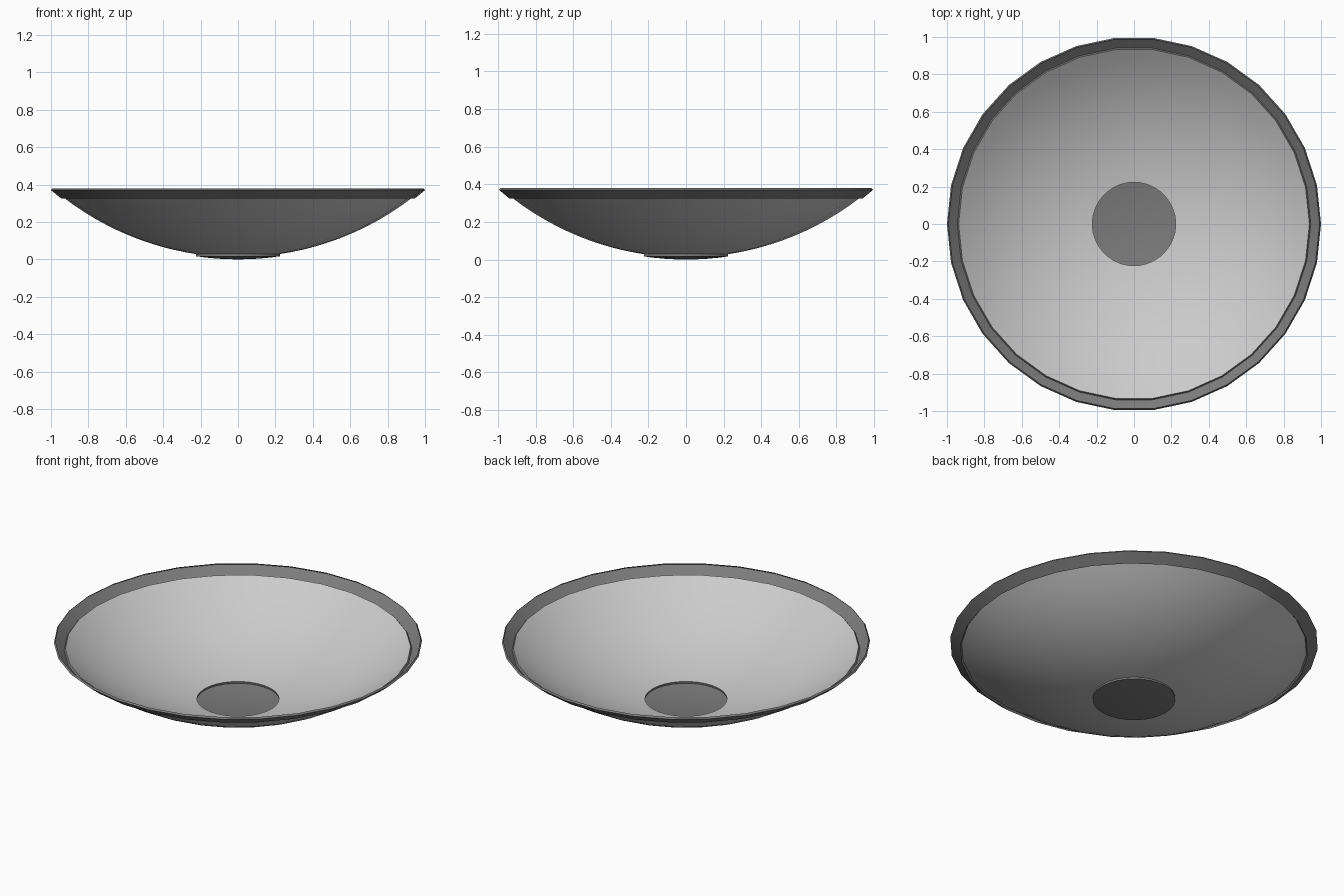
import bpy, bmesh, math

if "Cube" in bpy.data.objects:
    bpy.data.objects.remove(bpy.data.objects["Cube"])

SIDES = 30
R = 1.536          # radius of the sphere the rim and base cap lie on
STEP = 0.012       # how far the bowl sits inside that sphere


def on_sphere(r, inset=0.0):
    """Profile point (radius, height), moved toward the sphere centre by inset."""
    a = math.asin(r / R)
    return ((R - inset) * math.sin(a), R - (R - inset) * math.cos(a))


def lathe(name, profile, color=None):
    """Revolve a profile into an open sheet."""
    bm = bmesh.new()
    rings = []
    for r, z in profile:
        if r < 1e-6:
            rings.append([bm.verts.new((0, 0, z))] * SIDES)
        else:
            rings.append([bm.verts.new((r * math.cos(math.tau * i / SIDES),
                                        r * math.sin(math.tau * i / SIDES), z))
                          for i in range(SIDES)])
    for a, b in zip(rings, rings[1:]):
        for i in range(SIDES):
            j = (i + 1) % SIDES
            quad = [a[i], b[i], b[j], a[j]]
            bm.faces.new(list(dict.fromkeys(quad)))
    mesh = bpy.data.meshes.new(name)
    bm.to_mesh(mesh)
    bm.free()
    obj = bpy.data.objects.new(name, mesh)
    bpy.context.collection.objects.link(obj)
    if color:
        mat = bpy.data.materials.new(name + "_grey")
        mat.diffuse_color = color
        mat.use_nodes = True
        mat.node_tree.nodes["Principled BSDF"].inputs["Base Color"].default_value = mat.diffuse_color
        mesh.materials.append(mat)
    bpy.ops.object.select_all(action='DESELECT')
    obj.select_set(True)
    bpy.context.view_layer.objects.active = obj
    bpy.ops.object.shade_smooth_by_angle(angle=math.radians(30))
    return obj


DARK = (0.2, 0.2, 0.2, 1)
CAP, INNER, OUTER = 0.225, 0.945, 1.0

# Smooth bowl, open at the centre
lathe("bowl", [on_sphere(CAP + (INNER - CAP) * i / 12, STEP) for i in range(13)])

# Base cap, stepped down below the bowl
lathe("base_cap", [on_sphere(CAP * i / 4) for i in range(5)] + [on_sphere(CAP, STEP)], DARK)

# Rim band, stepped outward on both edges
lathe("rim", [on_sphere(INNER, STEP), on_sphere(INNER), on_sphere(OUTER),
              on_sphere(OUTER, STEP)], DARK)
